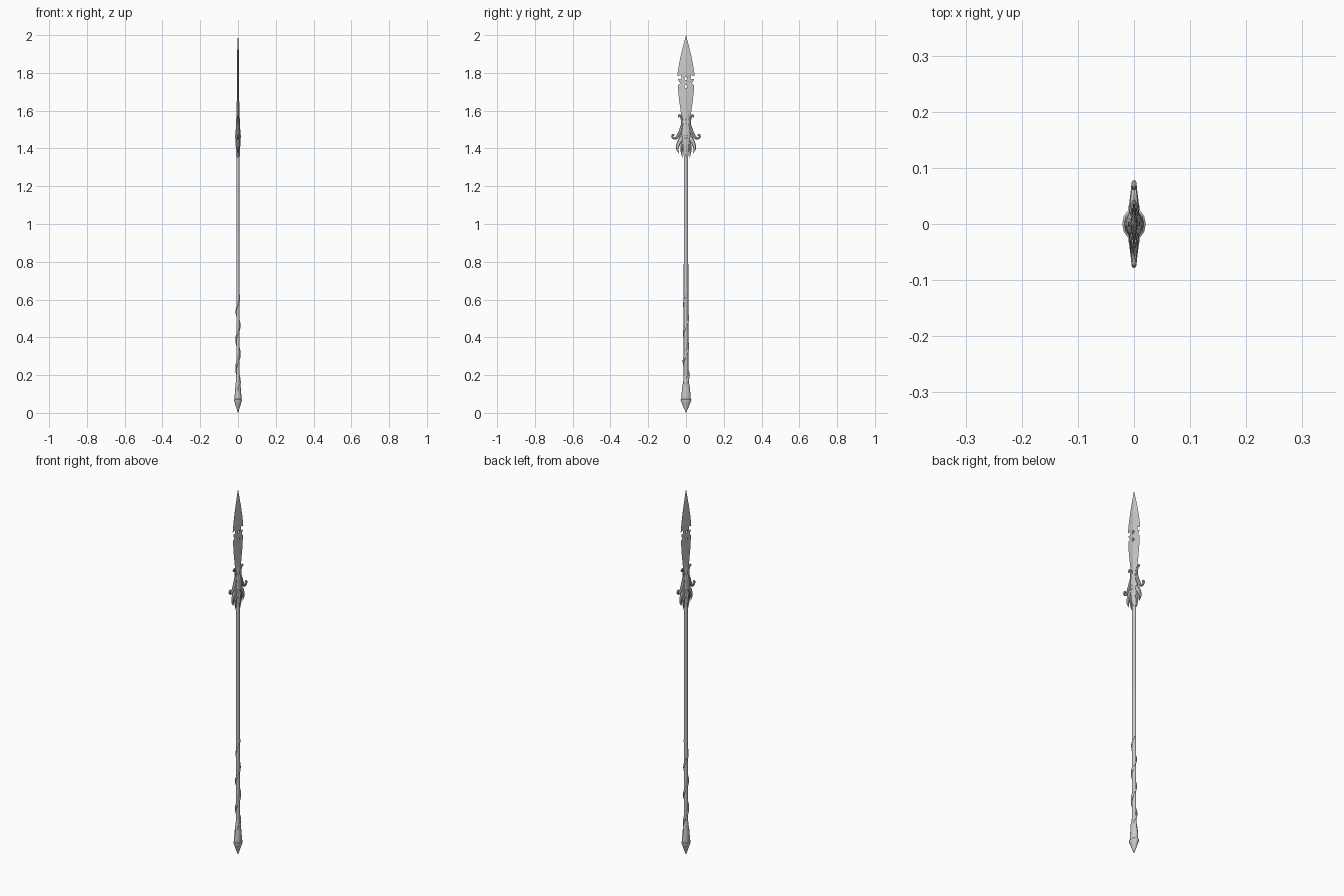
import bpy, bmesh, math
from mathutils import Vector

if "Cube" in bpy.data.objects:
    bpy.data.objects.remove(bpy.data.objects["Cube"])


def finish(name, bm, smooth=True, mirror=False):
    bmesh.ops.remove_doubles(bm, verts=bm.verts, dist=1e-5)
    bmesh.ops.recalc_face_normals(bm, faces=bm.faces)
    me = bpy.data.meshes.new(name)
    bm.to_mesh(me)
    bm.free()
    ob = bpy.data.objects.new(name, me)
    bpy.context.collection.objects.link(ob)
    if mirror:
        m = ob.modifiers.new("mirror", 'MIRROR')
        m.use_axis = (False, True, False)
    if smooth:
        bpy.ops.object.select_all(action='DESELECT')
        ob.select_set(True)
        bpy.context.view_layer.objects.active = ob
        bpy.ops.object.shade_smooth_by_angle(angle=math.radians(40))
    return ob


def loft(name, rings, **kw):
    bm = bmesh.new()
    vs = [[bm.verts.new(p) for p in r] for r in rings]
    n = len(vs[0])
    for a, b in zip(vs, vs[1:]):
        for i in range(n):
            bm.faces.new((a[i], a[(i + 1) % n], b[(i + 1) % n], b[i]))
    bm.faces.new(vs[0])
    bm.faces.new(vs[-1])
    return finish(name, bm, **kw)


def lathe(name, prof, sides=12):
    # prof rows: half width in x, half width in y, height
    return loft(name, [[(rx * math.cos(2 * math.pi * i / sides), ry * math.sin(2 * math.pi * i / sides), z)
                        for i in range(sides)] for rx, ry, z in prof])


def spline(pts, steps=5):
    P = [Vector(p) for p in pts]
    P = [2 * P[0] - P[1]] + P + [2 * P[-1] - P[-2]]
    out = []
    for a, b, c, d in zip(P, P[1:], P[2:], P[3:]):
        for k in range(steps):
            t = k / steps
            out.append(0.5 * (2 * b + (c - a) * t + (2 * a - 5 * b + 4 * c - d) * t * t
                              + (3 * b - a - 3 * c + d) * t ** 3))
    return out + [P[-2]]


def horn(name, pts, depth=1.0, x=0.0, mirror=True):
    # pts rows: y, z, half width; swept in the yz plane
    S = spline([(y, z, w) for y, z, w in pts])
    rings = []
    for i, p in enumerate(S):
        d = S[min(i + 1, len(S) - 1)] - S[max(i - 1, 0)]
        d = Vector((d.x, d.y)).normalized()
        w = max(p.z, 0.0006)
        ring = []
        for k in range(8):
            a = 2 * math.pi * k / 8
            s = w * math.cos(a)
            ring.append((x + w * depth * math.sin(a), p.x - d.y * s, p.y + d.x * s))
        rings.append(ring)
    return loft(name, rings, mirror=mirror)


# shaft and pommel
lathe("shaft", [(.009, .012, .12), (.009, .012, .7), (.0085, .0115, 1.2), (.009, .012, 1.42)])
lathe("pommel", [(.0005, .0005, 0), (.008, .011, .024), (.016, .021, .05), (.021, .028, .066),
                 (.021, .028, .071), (.018, .023, .074), (.018, .024, .09), (.015, .021, .13),
                 (.011, .015, .165), (.009, .012, .2)])

# vine winding up the lower shaft
rings = []
for i in range(97):
    t = i / 96
    z = .09 + .56 * t
    th = 2 * math.pi * (z - .2) / .15 + math.pi / 2
    f = 1 - .55 * t
    if t > .92:
        f *= max((1 - t) / .08, .15)
    u = Vector((math.cos(th), math.sin(th), 0))
    v = Vector((-u.y, u.x, 0))
    ring = []
    for k in range(8):
        a = 2 * math.pi * k / 8
        p = u * (.0115 + .0075 * f * math.cos(a)) + v * (.012 * f * math.sin(a))
        ring.append((p.x * .8, p.y, z))
    rings.append(ring)
loft("vine", rings)

# blade rows: edge half width, edge height, spine height, spine thickness
rows = [(0, 2.0, 2.0, .0005), (.012, 1.955, 1.95, .003), (.026, 1.9, 1.895, .005), (.036, 1.85, 1.845, .006),
        (.042, 1.815, 1.82, .006), (.046, 1.782, 1.81, .006), (.034, 1.795, 1.8, .006),
        (.026, 1.785, 1.79, .006), (.024, 1.772, 1.775, .006), (.029, 1.762, 1.763, .006),
        (.042, 1.768, 1.757, .006), (.036, 1.752, 1.75, .006), (.030, 1.745, 1.744, .006),
        (.042, 1.735, 1.735, .006), (.041, 1.70, 1.70, .006), (.037, 1.66, 1.66, .0065),
        (.030, 1.61, 1.61, .007), (.023, 1.56, 1.56, .008), (.018, 1.5, 1.5, .008)]
bm = bmesh.new()
ring = []
for w, ze, zs, t in rows:
    ring.append([bm.verts.new(p) for p in ((t, 0, zs), (0, w, ze), (-t, 0, zs), (0, -w, ze))])
for a, b in zip(ring, ring[1:]):
    for i in range(4):
        j = (i + 1) % 4
        bm.faces.new((a[i], a[j], b[j]))
        bm.faces.new((a[i], b[j], b[i]))
bm.faces.new(ring[-1])
blade = finish("blade", bm, smooth=False)

# holes through the blade
for z in (1.77, 1.728):
    bm = bmesh.new()
    bmesh.ops.create_cone(bm, cap_ends=True, segments=12, radius1=.0075, radius2=.0075, depth=.06)
    for v in bm.verts:
        v.co = Vector((v.co.z, v.co.x, v.co.y * 1.2 + z))
    cut = finish("hole_cutter", bm, smooth=False)
    cut.hide_render = True
    cut.hide_viewport = True
    m = blade.modifiers.new("hole", 'BOOLEAN')
    m.operation = 'DIFFERENCE'
    m.solver = 'EXACT'
    m.object = cut

# socket joining blade and shaft
lathe("socket", [(.003, .008, 1.62), (.007, .016, 1.58), (.009, .021, 1.54), (.012, .023, 1.5),
                 (.014, .025, 1.465), (.012, .022, 1.435), (.010, .016, 1.40), (.009, .013, 1.36)])

# curls and fangs of the guard, mirrored left and right
horn("upper_curl", [(.010, 1.49, .006), (.018, 1.53, .007), (.023, 1.56, .006), (.031, 1.576, .005),
                    (.039, 1.572, .0045), (.037, 1.564, .003)], .9)
horn("main_curl", [(.012, 1.57, .004), (.019, 1.525, .008), (.031, 1.485, .010), (.047, 1.46, .008),
                   (.062, 1.453, .006), (.073, 1.462, .005), (.070, 1.473, .005), (.063, 1.468, .004)], .9)
horn("outer_fang", [(.010, 1.475, .006), (.026, 1.45, .012), (.040, 1.425, .010), (.046, 1.40, .007),
                    (.038, 1.374, .0006)], .8)
horn("inner_fang", [(.008, 1.45, .006), (.018, 1.42, .009), (.023, 1.39, .006), (.018, 1.345, .0006)], .9)

# front and back leaves with gems
for side in (1, -1):
    horn("centre_leaf", [(0, 1.56, .002), (0, 1.51, .006), (0, 1.44, .008), (0, 1.40, .006), (0, 1.35, .0006)],
         .5, x=.0085 * side, mirror=False)
    bm = bmesh.new()
    bmesh.ops.create_uvsphere(bm, u_segments=10, v_segments=6, radius=1)
    for v in bm.verts:
        v.co = Vector((v.co.x * .005 + .0115 * side, v.co.y * .009, v.co.z * .011 + 1.462))
    finish("gem", bm)
